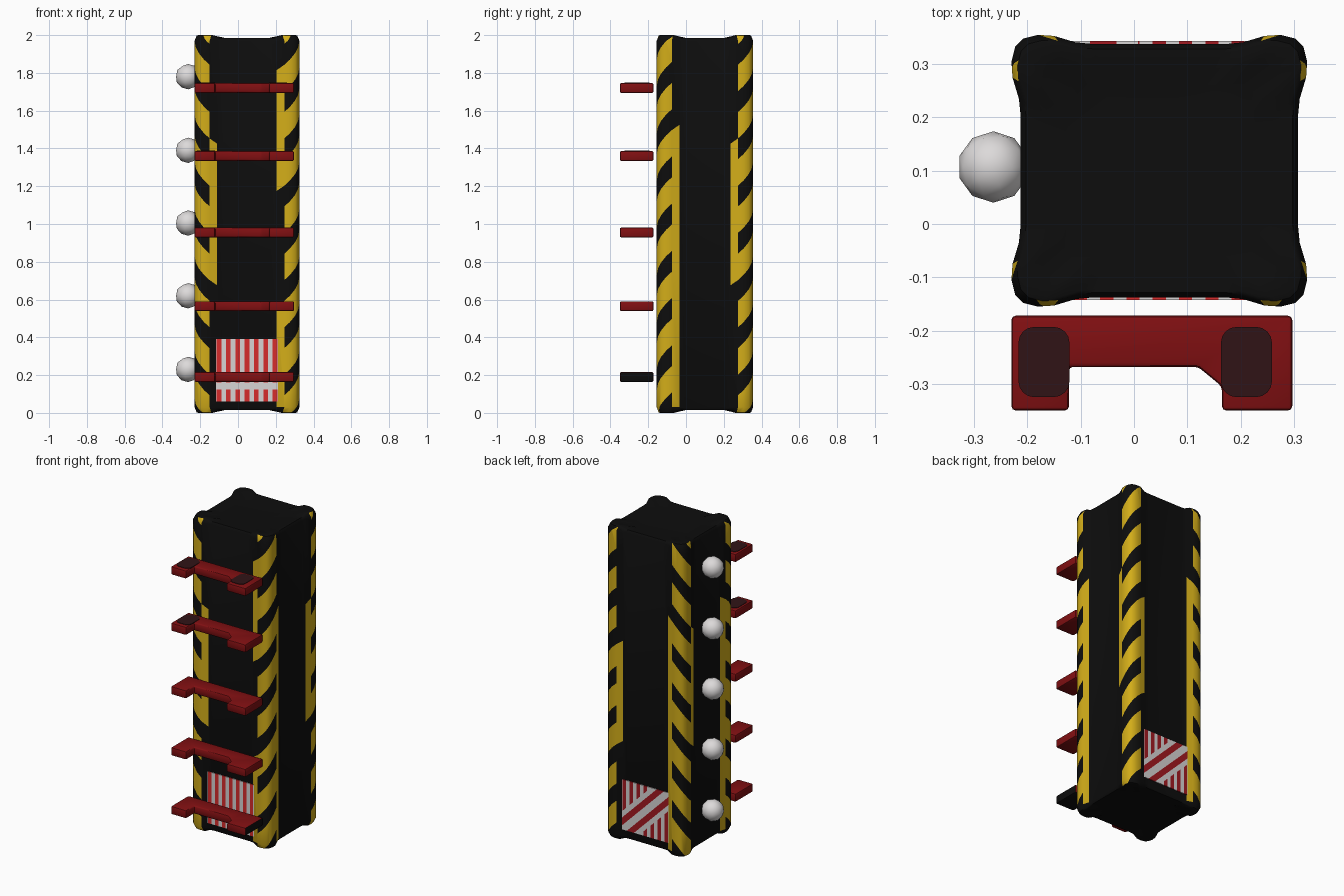
import bpy, bmesh, math
from mathutils import Vector

old = bpy.data.objects.get("Cube")
if old:
    bpy.data.objects.remove(old, do_unlink=True)


def material(name, r, g, b):
    m = bpy.data.materials.new(name)
    m.use_nodes = True
    m.diffuse_color = (r, g, b, 1)
    m.node_tree.nodes["Principled BSDF"].inputs["Base Color"].default_value = (r, g, b, 1)
    return m


BLACK = material("black", 0.004, 0.004, 0.004)
YELLOW = material("warning yellow", 0.65, 0.42, 0.01)
RED = material("handle red", 0.22, 0.005, 0.006)
DARK = material("grip maroon", 0.03, 0.007, 0.008)
LAMP = material("lamp white", 0.72, 0.7, 0.7)
WHITE = material("plate white", 0.68, 0.66, 0.66)
BRIGHT = material("front stripe red", 0.68, 0.025, 0.025)
DEEP = material("back stripe red", 0.36, 0.01, 0.015)


def finish(name, bm, mats, smooth=None):
    bm.normal_update()
    me = bpy.data.meshes.new(name)
    bm.to_mesh(me)
    bm.free()
    for m in mats:
        me.materials.append(m)
    if smooth:
        me.shade_smooth()
        me.set_sharp_from_angle(angle=math.radians(smooth))
    ob = bpy.data.objects.new(name, me)
    bpy.context.collection.objects.link(ob)
    return ob


def cut(bm, co, no, faces=None):
    faces = list(faces or bm.faces)
    geom = set(faces)
    for f in faces:
        geom.update(f.edges)
        geom.update(f.verts)
    bmesh.ops.bisect_plane(bm, geom=list(geom), dist=1e-5, plane_co=co, plane_no=no)


# Column: square outline with swollen corners, lofted, with raised corner tips
CX, CY, HX, HY = 0.0475, 0.1, 0.2775, 0.255
HALF = [(0.15, 0.017), (0.12, 0.014), (0.08, 0.002), (0.05, 0), (0.022, 0.007)]
CORNER = HALF + [(b, a) for a, b in reversed(HALF)]
SIGNS = [(1, -1), (1, 1), (-1, 1), (-1, -1)]
outline = []
for sx, sy in SIGNS:
    for dx, dy in (CORNER if sx * sy < 0 else CORNER[::-1]):
        outline.append((sx * (HX - dx), sy * (HY - dy), max(dx, dy) < 0.1))

bm = bmesh.new()
upper = [(1, 0.03, 0.03), (0.96, 0.003, 0.015), (0.93, 0, 0.015), (0.8, 0.006, 0.016), (0.65, 0.018, 0.018)]
levels = [(s, a, b, False) for s, a, b in reversed(upper)] + [(s, a, b, True) for s, a, b in upper]
rings = []
for s, tip, flat, top in levels:
    ring = []
    for x, y, swollen in outline:
        d = tip if swollen else flat
        ring.append(bm.verts.new((CX + s * x, CY + s * y, 2 - d if top else d)))
    rings.append(ring)
n = len(outline)
for lo, hi in zip(rings, rings[1:]):
    for i in range(n):
        j = (i + 1) % n
        bm.faces.new((lo[i], lo[j], hi[j], hi[i]))
bm.faces.new(rings[0][::-1])
bm.faces.new(rings[-1])

# Warning stripes wind around each corner
PERIOD, START, BAND, SLOPE = 0.25, 0.03, 0.14, 1.4


def corner_faces(apex):
    bm.normal_update()
    found = []
    for f in bm.faces:
        c = f.calc_center_median()
        if abs(c.x - apex.x) < 0.09 and abs(c.y - apex.y) < 0.09 and abs(f.normal.z) < 0.7:
            found.append(f)
    return found


for sx, sy in SIGNS:
    apex = Vector((CX + sx * HX, CY + sy * HY, 0))
    normal = Vector((SLOPE * sx * sy, -SLOPE, math.sqrt(2)))
    for k in range(-1, 9):
        for start in (START, START + BAND):
            cut(bm, apex + Vector((0, 0, start + k * PERIOD)), normal, corner_faces(apex))
    for f in corner_faces(apex):
        h = (f.calc_center_median() - apex).dot(normal) / normal.z
        f.material_index = int((h - START) % PERIOD < BAND)
finish("column", bm, [BLACK, YELLOW], 40)

# Handles: flat U-shaped brackets in front of the column
U_SHAPE = [(-0.23, -0.172), (0.297, -0.172), (0.297, -0.35), (0.165, -0.35), (0.165, -0.305),
           (0.12, -0.268), (-0.122, -0.268), (-0.122, -0.35), (-0.23, -0.35)]
HANDLE_Z = [0.19, 0.565, 0.955, 1.36, 1.72]
THICK = 0.052
for i, z in enumerate(HANDLE_Z):
    bm = bmesh.new()
    base = bm.faces.new([bm.verts.new((x, y, z - THICK / 2)) for x, y in U_SHAPE])
    ext = bmesh.ops.extrude_face_region(bm, geom=[base])
    moved = [v for v in ext["geom"] if isinstance(v, bmesh.types.BMVert)]
    bmesh.ops.translate(bm, verts=moved, vec=(0, 0, THICK))
    bmesh.ops.recalc_face_normals(bm, faces=bm.faces)
    bmesh.ops.bevel(bm, geom=list(bm.edges), offset=0.008, segments=2, profile=0.5, affect='EDGES')
    if i == 0:
        # The lowest handle has a black left end
        cut(bm, (0.165, 0, 0), (1, 0, 0))
        bm.normal_update()
        for f in bm.faces:
            if f.calc_center_median().x > 0.165 and (f.normal.x > 0.5 or f.normal.z < -0.5):
                f.material_index = 1
    finish(f"handle_{i + 1}", bm, [RED, BLACK], 35)


# Dark rounded grip pads on the upper handles
def grip_pad(name, x, z):
    bm = bmesh.new()
    bmesh.ops.create_cube(bm, size=1)
    bmesh.ops.scale(bm, verts=bm.verts, vec=(0.096, 0.132, 0.006))
    bmesh.ops.translate(bm, verts=bm.verts, vec=(x, -0.259, z + THICK / 2))
    sides = [e for e in bm.edges if abs(e.verts[0].co.z - e.verts[1].co.z) > 0.001]
    bmesh.ops.bevel(bm, geom=sides, offset=0.03, segments=4, profile=0.5, affect='EDGES')
    finish(name, bm, [DARK])


grip_pad("top_right_grip", -0.169, HANDLE_Z[4])
grip_pad("top_left_grip", 0.211, HANDLE_Z[4])
grip_pad("second_right_grip", -0.169, HANDLE_Z[3])

# Round lamps down the right side
for i, z in enumerate([0.23, 0.62, 1.005, 1.39, 1.78]):
    bm = bmesh.new()
    bmesh.ops.create_icosphere(bm, subdivisions=2, radius=0.067)
    bmesh.ops.translate(bm, verts=bm.verts, vec=(-0.264, 0.107, z))
    finish(f"lamp_{i + 1}", bm, [LAMP], 60)


# Striped plates low on the front and back
def plate(y, z0, z1):
    bm = bmesh.new()
    bmesh.ops.create_cube(bm, size=1)
    bmesh.ops.scale(bm, verts=bm.verts, vec=(0.37, 0.008, z1 - z0))
    bmesh.ops.translate(bm, verts=bm.verts, vec=(CX, y, (z0 + z1) / 2))
    return bm


PITCH = 0.37 / 15


def is_stripe(c):
    return int((c.x - CX + 0.185) / PITCH) % 2


bm = plate(CY - HY + 0.016, 0.06, 0.39)
for k in range(1, 15):
    cut(bm, (CX - 0.185 + k * PITCH, 0, 0), (1, 0, 0))
for z in (0.125, 0.16):
    cut(bm, (0, 0, z), (0, 0, 1))
for f in bm.faces:
    c = f.calc_center_median()
    f.material_index = 0 if 0.125 < c.z < 0.16 else is_stripe(c)
finish("front_plate", bm, [WHITE, BRIGHT])

bm = plate(CY + HY - 0.016, 0.07, 0.39)
mid = Vector((CX, 0, 0.23))
slant = Vector((1, 0, 1))
EDGES = [0.03, 0.08, 0.12]


def offset(f):
    return (f.calc_center_median() - mid).dot(slant)


for e in EDGES:
    for side in (-1, 1):
        cut(bm, mid + slant * (side * e / 2), slant)
for k in range(1, 15):
    outer = [f for f in bm.faces if abs(offset(f)) > EDGES[2]]
    cut(bm, (CX - 0.185 + k * PITCH, 0, 0), (1, 0, 0), outer)
for f in bm.faces:
    d = abs(offset(f))
    f.material_index = is_stripe(f.calc_center_median()) if d > EDGES[2] else int(EDGES[0] < d < EDGES[1])
finish("back_plate", bm, [WHITE, DEEP])
